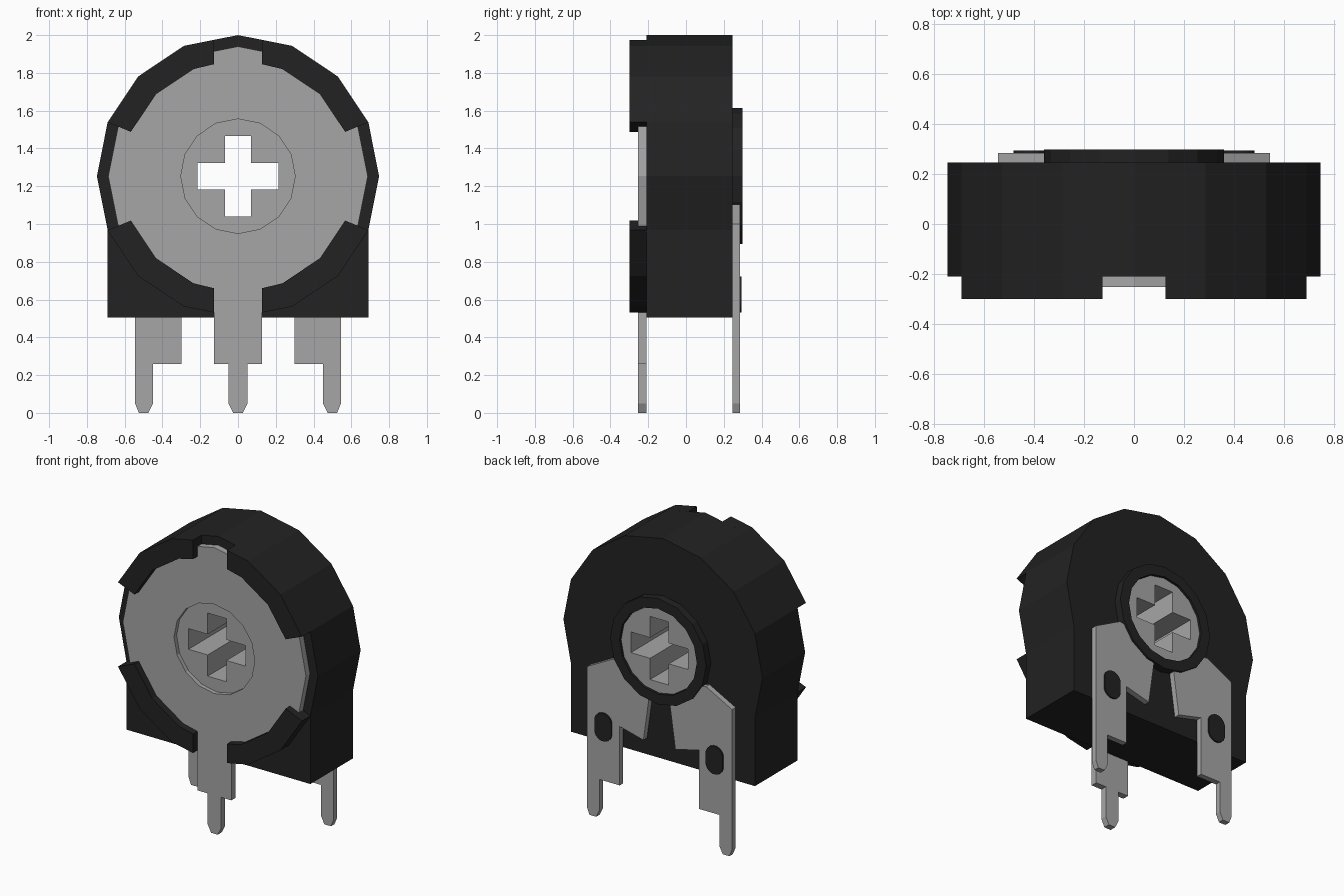
import bpy, bmesh, math
from mathutils import Matrix

cube = bpy.data.objects.get("Cube")
if cube:
    bpy.data.objects.remove(cube, do_unlink=True)

CZ = 1.253       # height of the dial axis
SIDES = 16


def material(name, value):
    m = bpy.data.materials.new(name)
    m.use_nodes = True
    colour = (value, value, value, 1)
    m.diffuse_color = colour
    m.node_tree.nodes["Principled BSDF"].inputs["Base Color"].default_value = colour
    return m


BLACK = material("black plastic", 0.016)
GREY = material("grey metal", 0.38)


def polar(r, deg):
    a = math.radians(deg)
    return (r * math.cos(a), CZ + r * math.sin(a))


def circle(r):
    return [polar(r, 360 * i / SIDES) for i in range(SIDES)]


def flip(points, sx=1, sz=1):
    """Mirror an outline across the dial axis in x and/or z."""
    return [(x * sx, CZ + (z - CZ) * sz) for x, z in points]


def plate(name, loops, y0, y1, mat):
    """Extrude x-z outlines (first is the rim, the rest are holes) from y0 to y1."""
    curve = bpy.data.curves.new(name + " outline", 'CURVE')
    curve.dimensions = '2D'
    curve.fill_mode = 'BOTH'
    curve.extrude = (y1 - y0) / 2
    for loop in loops:
        s = curve.splines.new('POLY')
        s.points.add(len(loop) - 1)
        for p, (x, z) in zip(s.points, loop):
            p.co = (x, z, 0, 1)
        s.use_cyclic_u = True
    temp = bpy.data.objects.new(name + " temp", curve)
    bpy.context.scene.collection.objects.link(temp)
    dg = bpy.context.evaluated_depsgraph_get()
    mesh = bpy.data.meshes.new_from_object(temp.evaluated_get(dg))
    bpy.data.objects.remove(temp, do_unlink=True)
    bpy.data.curves.remove(curve)

    # Stand the plate upright and weld it into a closed solid
    bm = bmesh.new()
    bm.from_mesh(mesh)
    bm.transform(Matrix.Translation((0, (y0 + y1) / 2, 0)) @ Matrix.Rotation(math.pi / 2, 4, 'X'))
    bmesh.ops.remove_doubles(bm, verts=bm.verts, dist=1e-5)
    bmesh.ops.recalc_face_normals(bm, faces=bm.faces)
    for f in bm.faces:
        f.smooth = False
        f.material_index = 0
    bm.to_mesh(mesh)
    bm.free()
    mesh.name = name
    mesh.materials.clear()
    mesh.materials.append(mat)
    obj = bpy.data.objects.new(name, mesh)
    bpy.context.scene.collection.objects.link(obj)
    return obj


# Housing: faceted arch on a square foot, bored through for the rotor
R = 0.747
arch = [polar(R, -22.5 + 22.5 * i) for i in range(11)]
foot = arch[0][0]
plate("housing", [arch + [(-foot, 0.505), (foot, 0.505)], circle(0.3)], -0.21, 0.247, BLACK)

# Four raised rim segments around the front
segment = ([polar(R, a) for a in (22.5, 45, 67.5)]
           + [(0.127, 1.975), (0.127, 1.846)]
           + [polar(0.614, a) for a in (67.5, 45, 22.5)])
for sx, side in ((1, "left"), (-1, "right")):
    for sz, level in ((1, "upper"), (-1, "lower")):
        plate(f"rim_{level}_{side}", [flip(segment, sx, sz)], -0.3, -0.21, BLACK)

# Front contact disc with its centre leg
disc = [polar(0.687, -67.5 + 22.5 * i) for i in range(15)]
half_leg = [(-0.127, 0.591), (-0.127, 0.26), (-0.05, 0.26), (-0.05, 0.05), (-0.025, 0)]
leg = half_leg + [(-x, z) for x, z in reversed(half_leg)]
plate("front_contact", [disc + leg, circle(0.303)], -0.253, -0.21, GREY)

# Rotor with a cross-shaped slot right through
w, l = 0.07, 0.214
quarter = [(l, -w), (l, w), (w, w)]
cross = []
for i in range(4):
    c, s = ((1, 0), (0, 1), (-1, 0), (0, -1))[i]
    cross += [(x * c - z * s, CZ + x * s + z * c) for x, z in quarter]
plate("rotor_front", [circle(0.303), cross], -0.225, -0.15, GREY)
plate("rotor_shaft", [circle(0.287), cross], -0.15, 0.285, GREY)

# Collar around the rotor at the back
plate("back_collar", [circle(0.36), circle(0.29)], 0.24, 0.298, BLACK)

# Two back terminals, each with a stud
terminal = ([(0.545, 1.0), (0.35, 1.103)]
            + [polar(0.33, a) for a in (-30, -45, -60, -75)]
            + [(0.08, 0.9), (0.12, 0.615), (0.298, 0.66), (0.298, 0.26), (0.45, 0.26),
               (0.45, 0.05), (0.475, 0), (0.525, 0), (0.545, 0.05)])
stud = []
for i in range(16):
    a = math.radians(11.25 + 22.5 * i)
    stud.append((0.418 + 0.065 * math.cos(a),
                 0.626 + 0.065 * math.sin(a) + (0.031 if i < 8 else -0.031)))
for sx, side in ((1, "left"), (-1, "right")):
    plate(f"back_terminal_{side}", [flip(terminal, sx)], 0.247, 0.285, GREY)
    plate(f"terminal_stud_{side}", [flip(stud, sx)], 0.24, 0.295, BLACK)
